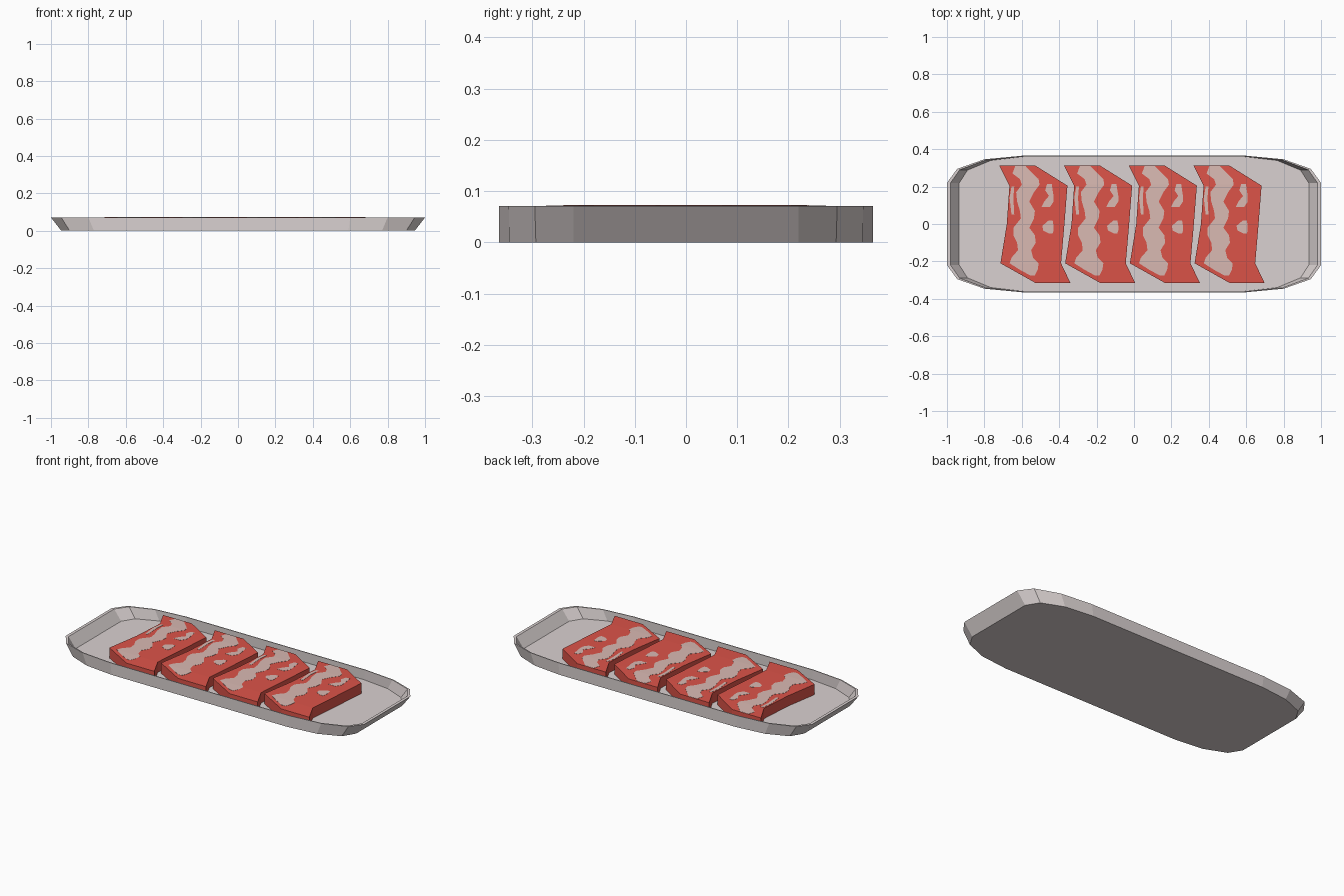
import bpy, bmesh

if "Cube" in bpy.data.objects:
    bpy.data.objects.remove(bpy.data.objects["Cube"])


def material(name, rgb):
    m = bpy.data.materials.new(name)
    m.diffuse_color = (*rgb, 1)
    m.use_nodes = True
    m.node_tree.nodes["Principled BSDF"].inputs["Base Color"].default_value = m.diffuse_color
    return m


TRAY = material("tray grey", (0.70, 0.64, 0.635))
MEAT = material("meat red", (0.72, 0.088, 0.066))
FAT = material("fat pink", (0.70, 0.49, 0.45))


def finish(bm, name, mat):
    bmesh.ops.recalc_face_normals(bm, faces=bm.faces)
    me = bpy.data.meshes.new(name)
    bm.to_mesh(me)
    bm.free()
    me.materials.append(mat)
    ob = bpy.data.objects.new(name, me)
    bpy.context.collection.objects.link(ob)


def outline(quarter):
    """Mirror a quarter outline into a full loop."""
    q = quarter
    return (q + [(-x, y) for x, y in reversed(q)]
            + [(-x, -y) for x, y in q] + [(x, -y) for x, y in reversed(q)])


# Tray: outer base, outer rim, inner rim, floor
loops = [
    (0.0, [(0.945, 0.22), (0.90, 0.293), (0.77, 0.345), (0.59, 0.365)]),
    (0.071, [(1.0, 0.22), (0.945, 0.295), (0.80, 0.346), (0.60, 0.365)]),
    (0.071, [(0.982, 0.218), (0.932, 0.29), (0.795, 0.341), (0.60, 0.36)]),
    (0.010, [(0.935, 0.218), (0.89, 0.288), (0.765, 0.34), (0.59, 0.36)]),
]
bm = bmesh.new()
rings = [[bm.verts.new((x, y, z)) for x, y in outline(q)] for z, q in loops]
for a, b in zip(rings, rings[1:]):
    for i in range(len(a)):
        j = (i + 1) % len(a)
        bm.faces.new((a[i], a[j], b[j], b[i]))
bm.faces.new(rings[0])
bm.faces.new(rings[-1])
finish(bm, "tray", TRAY)


def top_z(y):
    """Slab top, drooping slightly at both ends."""
    return 0.0725 - max(0, abs(y) - 0.21) * 0.03


def strip(name, rows, dx, mat, lift=0.0, bottom=None):
    """Solid from rows of (y, left x, right x)."""
    bm = bmesh.new()
    rings = []
    for y, l, r in rows:
        t = top_z(y) + lift
        b = t - 0.003 if bottom is None else bottom
        rings.append([bm.verts.new((x + dx, y, z)) for x, z in
                      ((l, t), (r, t), (r, b), (l, b))])
    for a, b in zip(rings, rings[1:]):
        for i in range(4):
            j = (i + 1) % 4
            bm.faces.new((a[i], a[j], b[j], b[i]))
    bm.faces.new(rings[0])
    bm.faces.new(rings[-1])
    finish(bm, name, mat)


slab = [(0.312, -0.72, -0.527), (0.205, -0.666, -0.356), (0.0, -0.68, -0.372),
        (-0.21, -0.714, -0.39), (-0.315, -0.527, -0.34)]
# Marbling: one long wavy band and smaller flecks
band = [(0.31, -0.635, -0.58), (0.27, -0.65, -0.54), (0.24, -0.61, -0.51),
        (0.21, -0.60, -0.505), (0.17, -0.63, -0.535), (0.12, -0.625, -0.56),
        (0.07, -0.61, -0.53), (0.03, -0.605, -0.535), (-0.02, -0.645, -0.56),
        (-0.06, -0.645, -0.53), (-0.10, -0.625, -0.525),
        (-0.14, -0.62, -0.55), (-0.18, -0.655, -0.54), (-0.21, -0.665, -0.51),
        (-0.245, -0.61, -0.515), (-0.275, -0.555, -0.53)]
fleck_upper = [(0.215, -0.465, -0.44), (0.18, -0.475, -0.435),
               (0.15, -0.455, -0.43), (0.12, -0.48, -0.43),
               (0.09, -0.495, -0.45)]
fleck_lower = [(0.02, -0.455, -0.435), (-0.01, -0.49, -0.43),
               (-0.035, -0.485, -0.43), (-0.05, -0.455, -0.435)]
fleck_edge = [(0.20, -0.655, -0.64), (0.14, -0.665, -0.645),
              (0.05, -0.655, -0.64)]

for n in range(4):
    dx = n * 0.346
    strip(f"meat_slice_{n + 1}", slab, dx, MEAT, bottom=0.0095)
    for label, rows in (("band", band), ("upper_fleck", fleck_upper),
                        ("lower_fleck", fleck_lower), ("edge_fleck", fleck_edge)):
        strip(f"fat_{label}_{n + 1}", rows, dx, FAT, lift=0.001)
